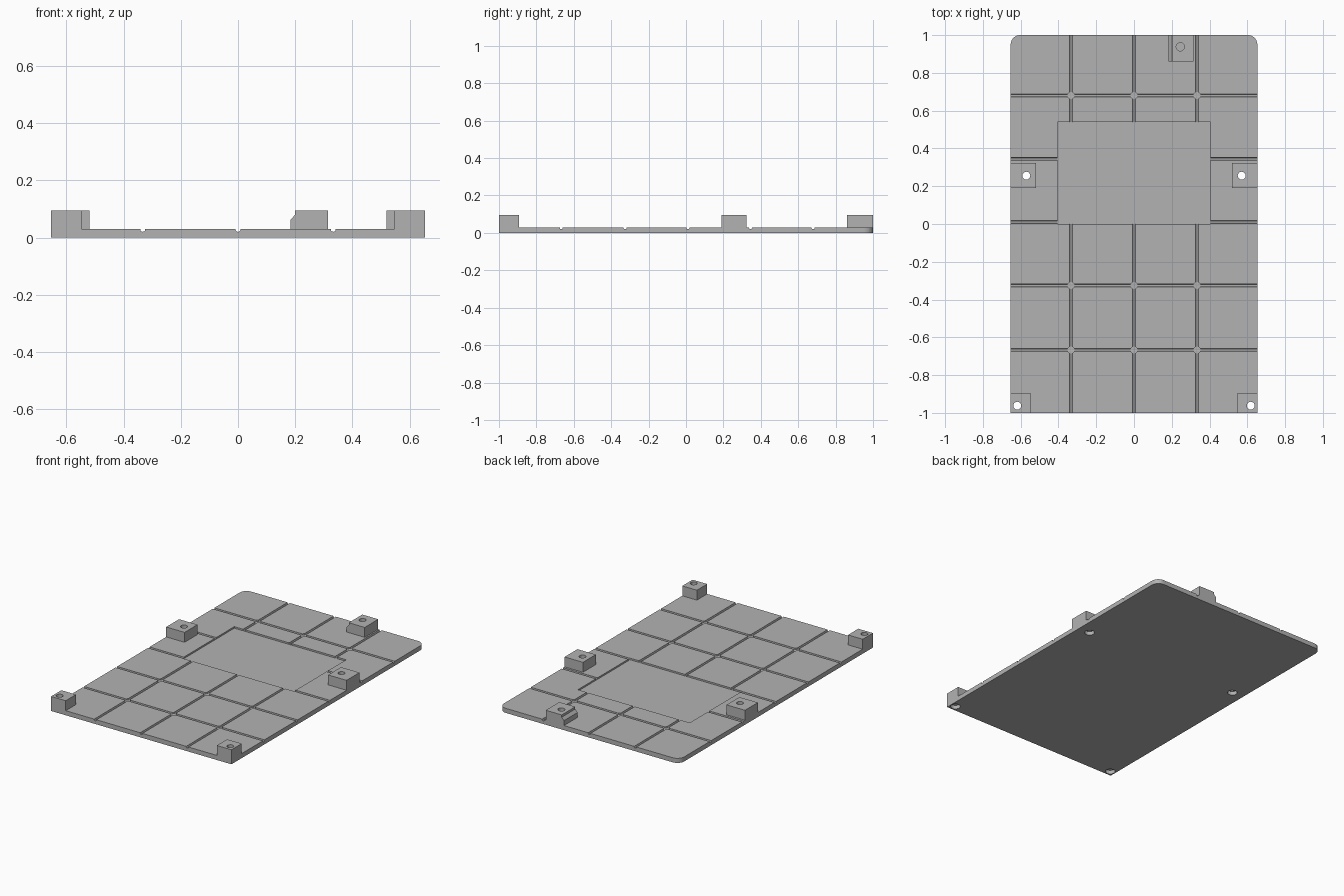
import bpy
import bmesh
from math import cos, sin, pi
from mathutils import Vector

if "Cube" in bpy.data.objects:
    bpy.data.objects.remove(bpy.data.objects["Cube"], do_unlink=True)

HX, HY = 0.653, 1.0          # plate half sizes
PLATE, TOP = 0.03, 0.095     # plate and post heights
GROOVE, DEPTH = 0.008, 0.01  # groove half width and depth

grey = bpy.data.materials.new("plain grey")
grey.use_nodes = True
grey.diffuse_color = (0.45, 0.45, 0.45, 1)
grey.node_tree.nodes["Principled BSDF"].inputs["Base Color"].default_value = grey.diffuse_color


def prism(name, outline, shift):
    """Extrude a closed outline of 3D points along a vector."""
    bm = bmesh.new()
    face = bm.faces.new([bm.verts.new(p) for p in outline])
    out = bmesh.ops.extrude_face_region(bm, geom=[face])
    moved = [v for v in out["geom"] if isinstance(v, bmesh.types.BMVert)]
    bmesh.ops.translate(bm, verts=moved, vec=Vector(shift))
    bmesh.ops.recalc_face_normals(bm, faces=bm.faces)
    mesh = bpy.data.meshes.new(name)
    bm.to_mesh(mesh)
    bm.free()
    mesh.materials.append(grey)
    obj = bpy.data.objects.new(name, mesh)
    bpy.context.scene.collection.objects.link(obj)
    return obj


def box(name, x0, x1, y0, y1, z0, z1):
    return prism(name, [(x0, y0, z0), (x1, y0, z0), (x1, y1, z0), (x0, y1, z0)], (0, 0, z1 - z0))


def cylinder(name, x, y, r, z0, z1, sides=16):
    ring = [2 * pi * i / sides for i in range(sides)]
    return prism(name, [(x + r * cos(a), y + r * sin(a), z0) for a in ring], (0, 0, z1 - z0))


def cut(target, cutters):
    """Subtract each cutter from the target and apply the result."""
    bpy.context.view_layer.objects.active = target
    for cutter in cutters:
        cutter.hide_render = True
        mod = target.modifiers.new("cut", 'BOOLEAN')
        mod.operation = 'DIFFERENCE'
        mod.solver = 'EXACT'
        mod.object = cutter
        bpy.ops.object.modifier_apply(modifier=mod.name)


def groove(along_x, pos):
    """Round-bottomed groove running the full length or width."""
    profile = [(-GROOVE, 0.05), (-GROOVE, PLATE - DEPTH / 2)]
    profile += [(GROOVE * cos(a), PLATE - DEPTH / 2 + DEPTH / 2 * sin(a))
                for a in (pi * 1.25, pi * 1.5, pi * 1.75)]
    profile += [(GROOVE, PLATE - DEPTH / 2), (GROOVE, 0.05)]
    if along_x:
        return prism("groove_cutter", [(-0.8, pos + u, z) for u, z in profile], (1.6, 0, 0))
    return prism("groove_cutter", [(pos + u, -1.2, z) for u, z in profile], (0, 2.4, 0))


# Base plate with rounded back corners
R = 0.05
arc = [pi / 2 * i / 8 for i in range(9)]
right = [(HX - R + R * cos(a), HY - R + R * sin(a), 0) for a in arc]
left = [(-x, y, z) for x, y, z in reversed(right)]
plate = prism("base_plate", [(-HX, -HY, 0), (HX, -HY, 0)] + right + left, (0, 0, PLATE))

# Pocket, grid of grooves and widened crossings
columns = (-0.333, 0, 0.333)
rows = (0.68, 0.345, 0.01, -0.325, -0.667)
cutters = [groove(False, x) for x in columns] + [groove(True, y) for y in rows]
cutters += [cylinder("crossing_cutter", x, y, 0.025, PLATE - DEPTH + 0.001, 0.05, 4)
            for x in columns for y in rows if not 0 < y < 0.5]
cutters.append(box("pocket_cutter", -0.405, 0.405, 0, 0.54, PLATE - DEPTH - 0.0005, 0.05))
cut(plate, cutters)

# Screw posts, mirrored left and right, bored through with a wider seat below
for side, label in ((1, "left"), (-1, "right")):
    for place, size, y0, hx, hy in (("front", 0.106, -HY, 0.618, -0.962),
                                    ("middle", 0.133, 0.19, 0.57, 0.256)):
        x0, x1 = sorted((side * HX, side * (HX - size)))
        post = box(f"{label}_{place}_post", x0, x1, y0, y0 + size, PLATE, TOP)
        bore = cylinder("bore_cutter", side * hx, hy, 0.021, -0.05, 0.2)
        seat = cylinder("seat_cutter", side * hx, hy, 0.03, -0.05, PLATE - 0.005)
        cut(post, [bore])
        cut(plate, [bore, seat])
        cutters += [bore, seat]

# Back post with a sloped side and a blind hole
side_profile = [(0.183, PLATE), (0.183, 0.062), (0.2, 0.08), (0.2, TOP), (0.315, TOP), (0.315, PLATE)]
back_post = prism("back_post", [(x, 0.86, z) for x, z in side_profile], (0, HY - 0.86, 0))
blind = cylinder("blind_cutter", 0.245, 0.938, 0.022, 0.04, 0.2)
cut(back_post, [blind])
cutters.append(blind)

for cutter in cutters:
    bpy.data.objects.remove(cutter, do_unlink=True)
